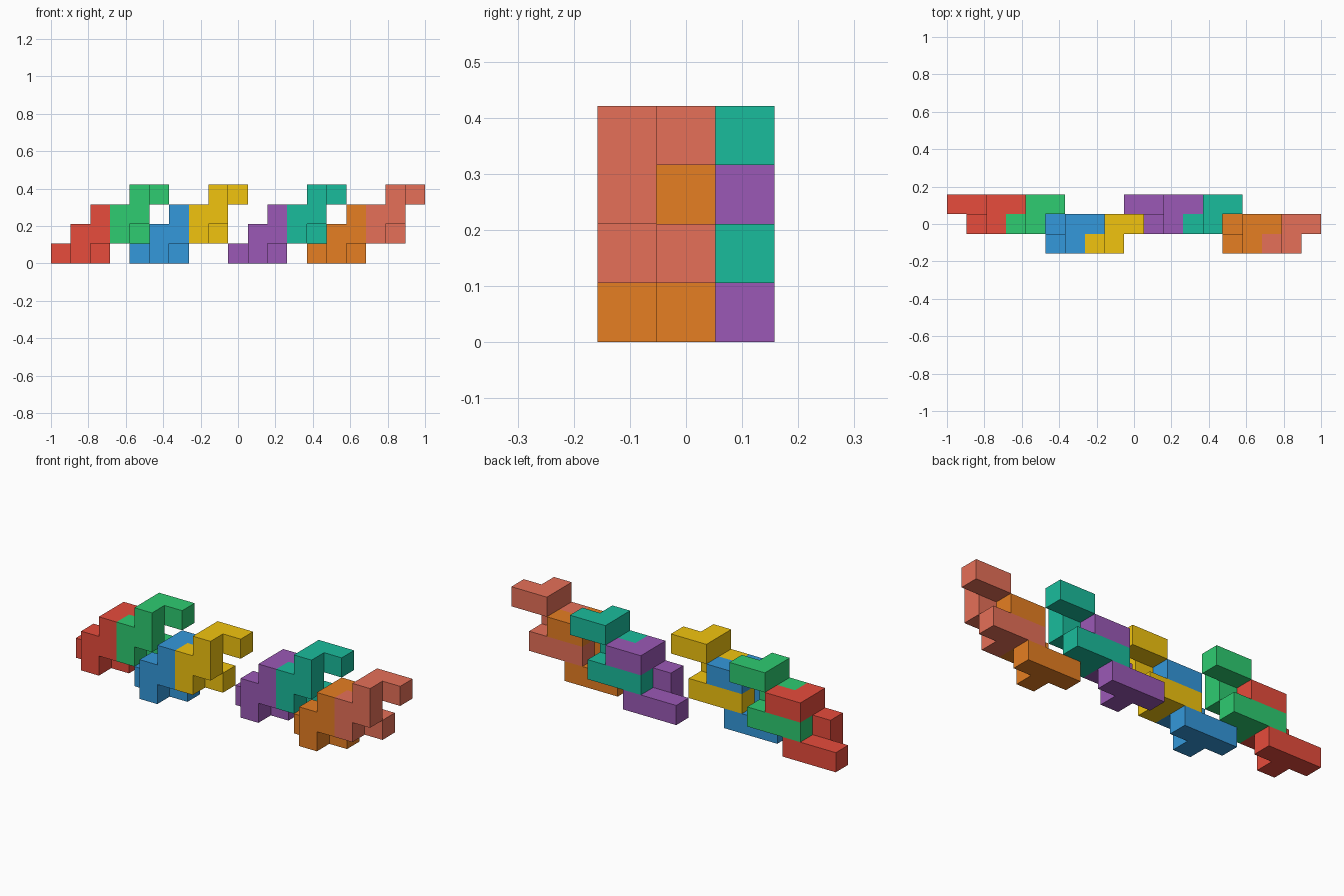
import bpy, bmesh
from mathutils import Vector

if "Cube" in bpy.data.objects:
    bpy.data.objects.remove(bpy.data.objects["Cube"])

U = 2 / 19                      # edge of one unit cube; the tiling is 19 long
ORIGIN = Vector((-1, -1.5 * U, 0))

# Nine-cube tile: bottom bar, stepped front plate, top hook
TILE = {(0, 1, 0), (1, 1, 0), (2, 1, 0),
        (1, 0, 0), (1, 0, 1), (2, 0, 1), (2, 0, 2),
        (2, 1, 2), (3, 1, 2)}


def linear(hex_code):
    vals = [int(hex_code[i:i + 2], 16) / 255 for i in (0, 2, 4)]
    return [v / 12.92 if v < 0.04 else ((v + 0.055) / 1.055) ** 2.4 for v in vals] + [1]


def tile(name, colour, shift):
    bm = bmesh.new()
    for cell in TILE:
        for axis in range(3):
            for side in (0, 1):
                # Only the outside skin of the joined cubes
                near = list(cell)
                near[axis] += 2 * side - 1
                if tuple(near) in TILE:
                    continue
                b, c = (axis + 1) % 3, (axis + 2) % 3
                ring = [(0, 0), (1, 0), (1, 1), (0, 1)]
                verts = []
                for p, q in (ring if side else ring[::-1]):
                    v = Vector(cell) + Vector(shift)
                    v[axis] += side
                    v[b] += p
                    v[c] += q
                    verts.append(bm.verts.new(ORIGIN + v * U))
                bm.faces.new(verts)
    bmesh.ops.remove_doubles(bm, verts=bm.verts[:], dist=1e-5)
    # Merge coplanar squares into clean flat faces
    bmesh.ops.dissolve_limit(bm, angle_limit=0.01, verts=bm.verts[:], edges=bm.edges[:])
    mesh = bpy.data.meshes.new(name)
    bm.to_mesh(mesh)
    bm.free()
    mat = bpy.data.materials.new(name + "_paint")
    mat.diffuse_color = linear(colour)
    mat.use_nodes = True
    mat.node_tree.nodes["Principled BSDF"].inputs["Base Color"].default_value = mat.diffuse_color
    mesh.materials.append(mat)
    bpy.context.collection.objects.link(bpy.data.objects.new(name, mesh))


# Pairs of interlocking tiles, alternating back and front rows
PAIRS = [((0, 1, 0), ("red", "e74c3c"), ("green", "2ecc71")),
         ((4, 0, 0), ("blue", "3498db"), ("yellow", "f1c40f")),
         ((9, 1, 0), ("purple", "9b59b6"), ("teal", "1abc9c")),
         ((13, 0, 0), ("orange", "e67e22"), ("salmon", "e67058"))]
for (x, y, z), lower, upper in PAIRS:
    tile(lower[0] + "_tile", lower[1], (x, y, z))
    tile(upper[0] + "_tile", upper[1], (x + 2, y, z + 1))
